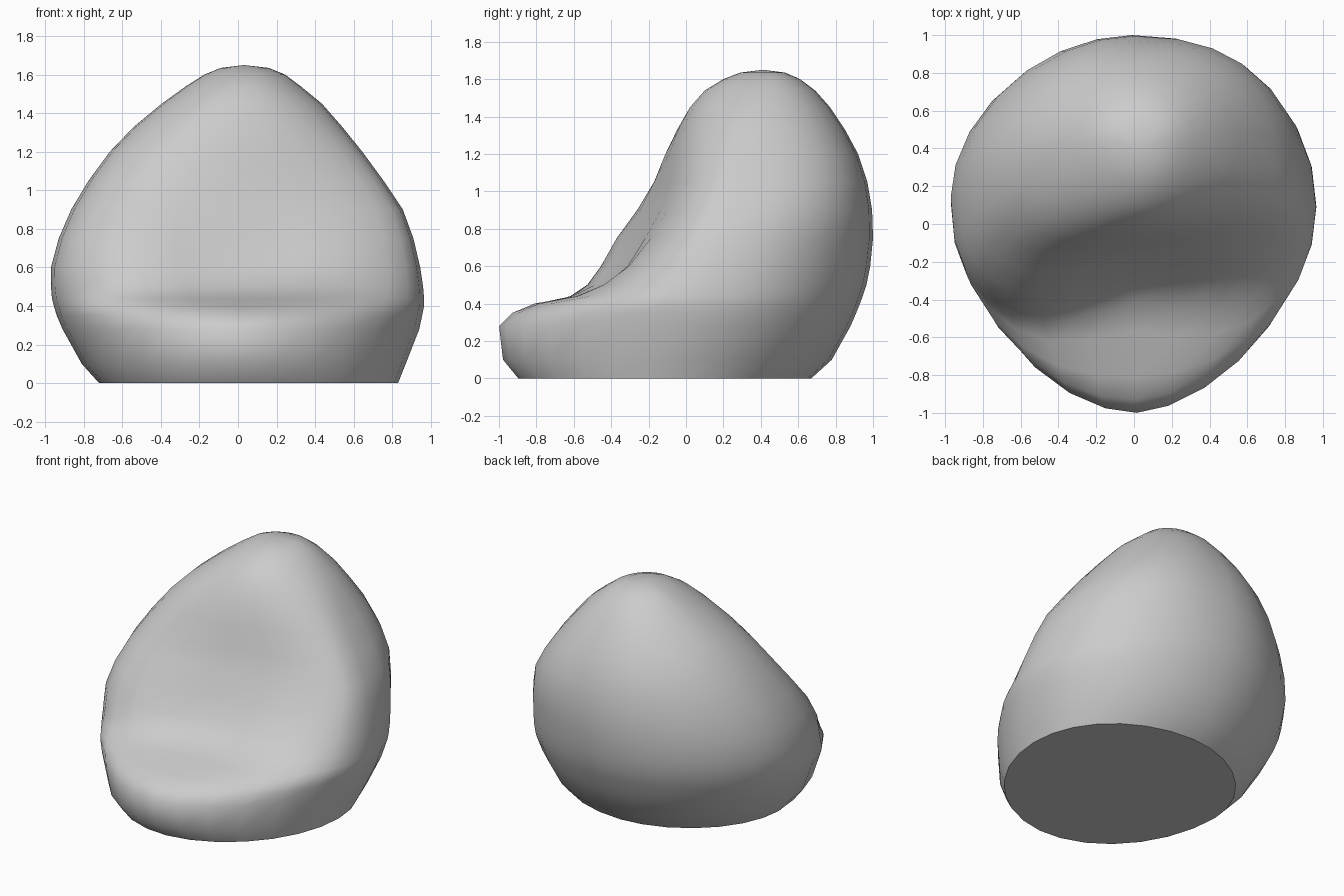
import bpy, bmesh, math

SIDES = 28
# Horizontal slices: z, left x, right x, front y, back y, front squareness, front skew, seat dent
SLICES = [
    (0.00, -0.72, 0.83, -0.90, 0.67, 1.95, 0.06, 0.00),
    (0.10, -0.81, 0.87, -0.98, 0.78, 1.85, 0.05, 0.00),
    (0.28, -0.91, 0.94, -1.00, 0.88, 1.75, 0.04, 0.00),
    (0.35, -0.94, 0.955, -0.93, 0.91, 1.85, 0.04, 0.00),
    (0.40, -0.955, 0.965, -0.83, 0.93, 2.0, 0.04, 0.02),
    (0.44, -0.965, 0.965, -0.71, 0.945, 2.15, 0.05, 0.14),
    (0.50, -0.97, 0.96, -0.58, 0.965, 2.35, 0.10, 0.17),
    (0.60, -0.97, 0.945, -0.45, 0.985, 2.6, 0.16, 0.14),
    (0.75, -0.93, 0.91, -0.33, 1.0, 2.75, 0.20, 0.08),
    (0.90, -0.865, 0.855, -0.22, 0.995, 2.8, 0.19, 0.04),
    (1.05, -0.775, 0.755, -0.14, 0.97, 2.7, 0.17, 0.01),
    (1.20, -0.665, 0.645, -0.09, 0.92, 2.5, 0.14, 0.00),
    (1.33, -0.54, 0.54, -0.04, 0.85, 2.3, 0.11, 0.00),
    (1.45, -0.395, 0.435, 0.02, 0.77, 2.1, 0.08, 0.00),
    (1.54, -0.27, 0.325, 0.10, 0.69, 2.0, 0.03, 0.00),
    (1.60, -0.175, 0.245, 0.20, 0.61, 2.0, 0.00, 0.00),
    (1.635, -0.09, 0.16, 0.29, 0.53, 2.0, 0.00, 0.00),
]


def power(v, n):
    return math.copysign(abs(v) ** (2 / n), v)


def ring_points(z, xl, xr, yf, yb, n, skew, dent):
    cx, rx, ym = (xl + xr) / 2, (xr - xl) / 2, 0.29 * z - 0.03
    full = 2.08 + 0.4 * math.exp(-((z - 1.1) / 0.3) ** 2)  # fuller right shoulder
    for i in range(SIDES):
        t = 2 * math.pi * i / SIDES
        c, s = math.cos(t), math.sin(t)
        if s >= 0:  # round back
            nb = full if c > 0 else 1.88
            yield cx + rx * power(c, nb), ym + (yb - ym) * power(s, nb), z
        else:       # front, flattened and hollowed for the sitter
            x = cx + rx * power(c, n)
            y = ym + (yf - ym) * abs(power(s, n))
            y += abs(s) * (skew * x + dent * math.exp(-(x / 0.4) ** 2))
            yield x, y, z


# Beanbag body: loft the slices, close with a flat base and a rounded crown
bm = bmesh.new()
rings = [[bm.verts.new(p) for p in ring_points(*row)] for row in SLICES]
for a, b in zip(rings, rings[1:]):
    for i in range(SIDES):
        j = (i + 1) % SIDES
        bm.faces.new((a[i], a[j], b[j], b[i]))
apex = bm.verts.new((0.03, 0.41, 1.65))
for i in range(SIDES):
    bm.faces.new((rings[-1][i], rings[-1][(i + 1) % SIDES], apex))
base = bm.faces.new(rings[0][::-1])

# Smooth fabric with a crisp edge around the base
for f in bm.faces:
    f.smooth = True
base.smooth = False
for e in base.edges:
    e.smooth = False
bmesh.ops.recalc_face_normals(bm, faces=bm.faces[:])

mesh = bpy.data.meshes.new("beanbag_chair")
bm.to_mesh(mesh)
bm.free()
bpy.context.collection.objects.link(bpy.data.objects.new("beanbag_chair", mesh))
